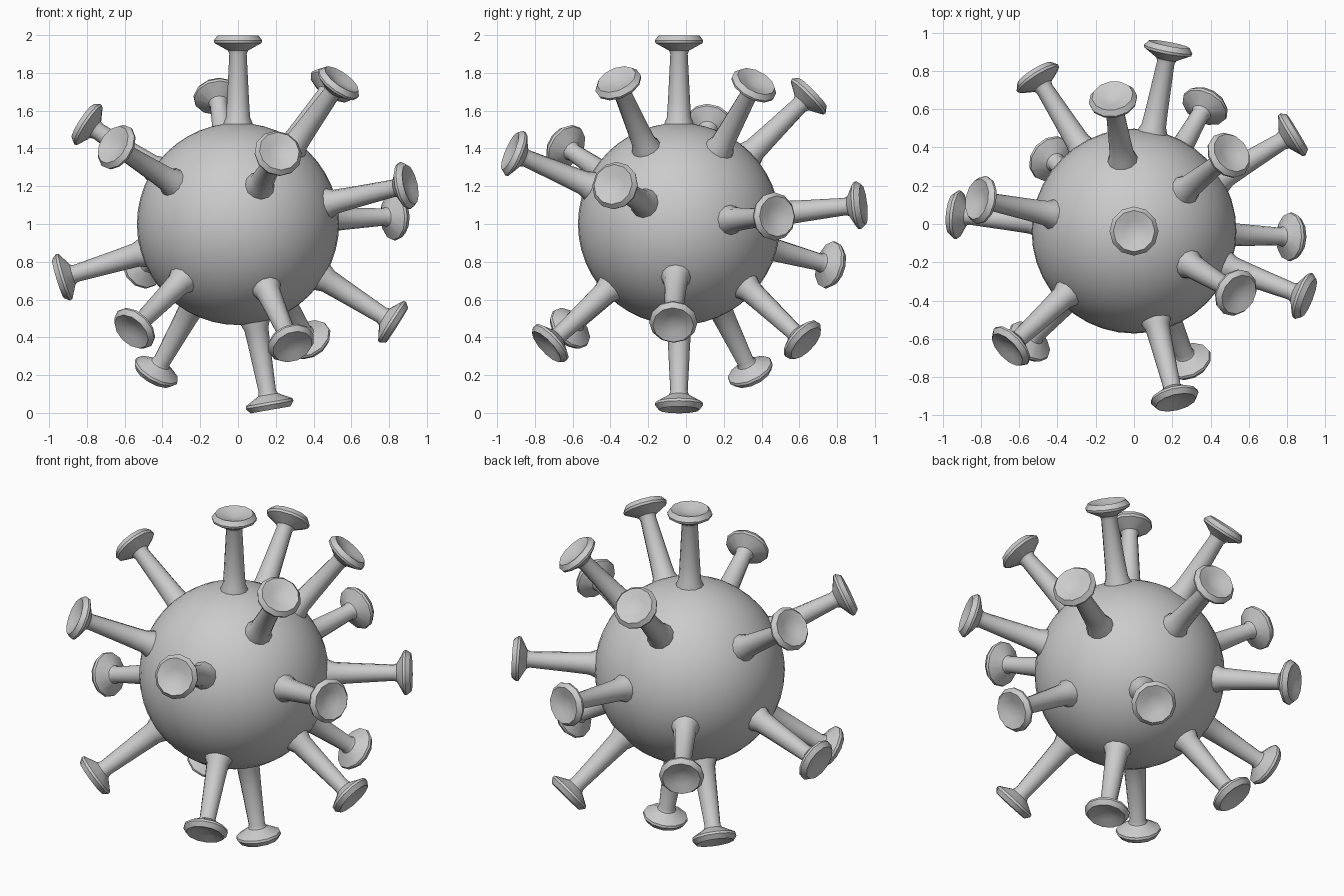
import bpy, bmesh, math
from mathutils import Vector

if "Cube" in bpy.data.objects:
    bpy.data.objects.remove(bpy.data.objects["Cube"])

CENTRE = Vector((0, -0.037, 1.0))

def finish(bm, name):
    bmesh.ops.remove_doubles(bm, verts=bm.verts, dist=1e-5)
    bmesh.ops.recalc_face_normals(bm, faces=bm.faces)
    me = bpy.data.meshes.new(name)
    bm.to_mesh(me)
    bm.free()
    ob = bpy.data.objects.new(name, me)
    bpy.context.collection.objects.link(ob)
    bpy.ops.object.select_all(action='DESELECT')
    ob.select_set(True)
    bpy.context.view_layer.objects.active = ob
    bpy.ops.object.shade_smooth_by_angle(angle=math.radians(35))
    return ob

# Round body
bm = bmesh.new()
bmesh.ops.create_uvsphere(bm, u_segments=40, v_segments=24, radius=0.535)
finish(bm, "body").location = CENTRE

# Spike profile (radius, distance from body centre): flared foot, stalk, dished cap
PROFILE = [(0, 0.49), (0.085, 0.49), (0.082, 0.52), (0.064, 0.565), (0.058, 0.66),
           (0.046, 0.90), (0.053, 0.918), (0.125, 0.958), (0.128, 0.972),
           (0.108, 0.999), (0.055, 0.983), (0, 0.968)]

def spike(index, direction):
    bm = bmesh.new()
    vs = [bm.verts.new((r, 0, h)) for r, h in PROFILE]
    es = [bm.edges.new(p) for p in zip(vs, vs[1:])]
    bmesh.ops.spin(bm, geom=vs + es, cent=(0, 0, 0), axis=(0, 0, 1),
                   angle=math.tau, steps=12, use_duplicate=False)
    ob = finish(bm, f"spike_{index:02d}")
    ob.location = CENTRE
    ob.rotation_euler = Vector(direction).to_track_quat('Z', 'Y').to_euler()

# Spike directions, from the top of the body down
DIRECTIONS = [
    (0, 0, 1), (0.50, 0.40, 0.74), (0.53, -0.32, 0.74), (-0.11, 0.69, 0.68),
    (-0.785, 0.16, 0.52), (-0.615, -0.575, 0.39), (0.21, -0.86, 0.37),
    (0.915, -0.35, 0.21), (0.18, 0.955, 0.10), (0.83, 0.505, 0.04),
    (-0.51, 0.81, -0.22), (-0.92, 0.085, -0.28), (0.82, -0.03, -0.52),
    (-0.545, -0.575, -0.55), (0.37, 0.65, -0.61), (0.28, -0.68, -0.63),
    (-0.43, 0.375, -0.775), (0.17, 0, -0.97)]
for i, d in enumerate(DIRECTIONS):
    spike(i, d)
